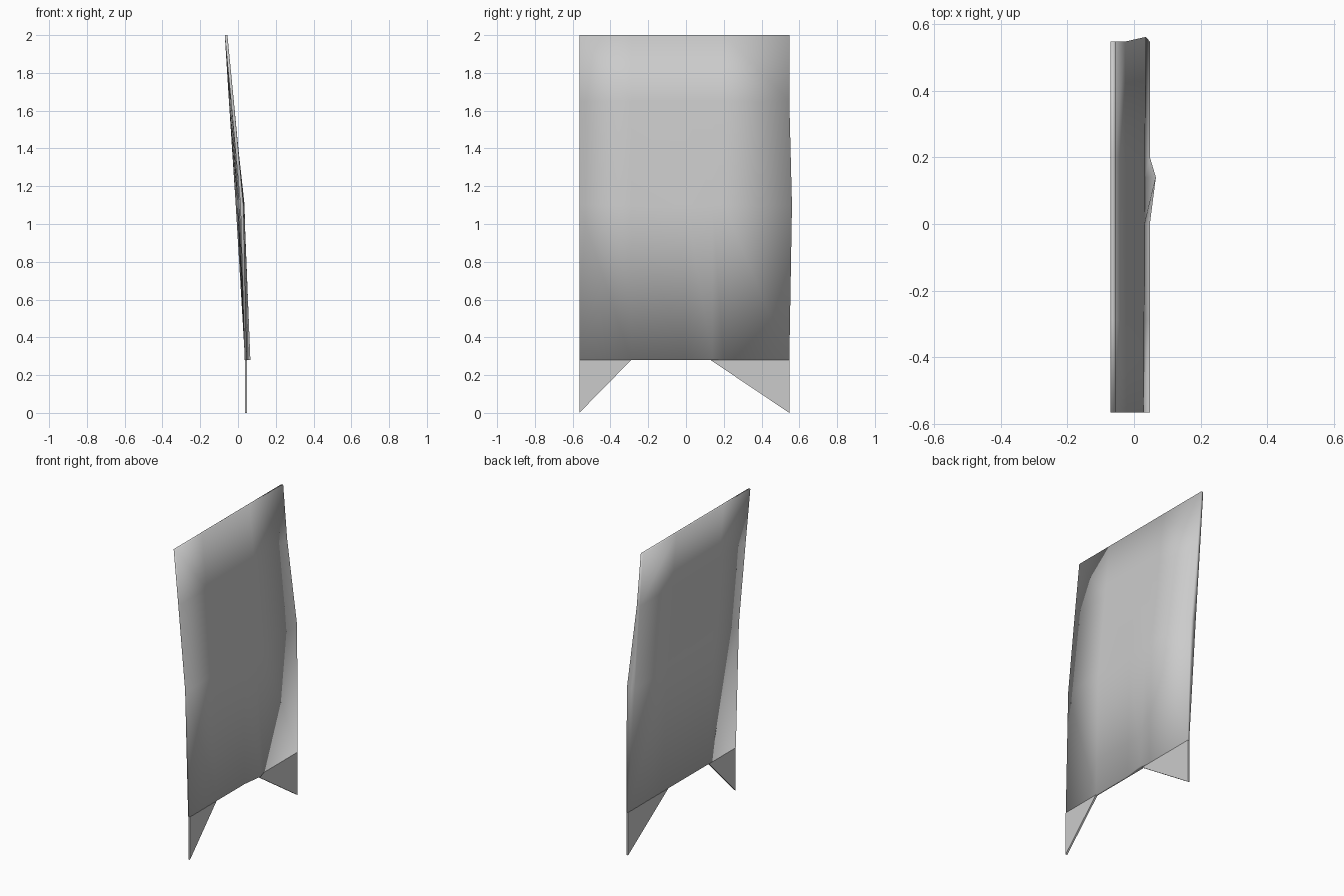
import bpy, bmesh

if "Cube" in bpy.data.objects:
    bpy.data.objects.remove(bpy.data.objects["Cube"])

NEAR, FAR = -0.565, 0.547
COLS = [NEAR, -0.29, 0.0, 0.14, 0.2, FAR]
# rows: z, outer x at near edge, outer x at far edge, inner x at near edge, inner x at far edge
ROWS = [
    (2.00, -0.056, -0.056, -0.070, -0.070),
    (1.65, -0.022, -0.027, -0.037, -0.048),
    (1.10,  0.029,  0.035,  0.013, -0.012),
    (0.28,  0.047,  0.048,  0.035,  0.037),
]


def make_object(name, bm, smooth):
    bmesh.ops.recalc_face_normals(bm, faces=bm.faces)
    for f in bm.faces:
        f.smooth = smooth
    mesh = bpy.data.meshes.new(name)
    bm.to_mesh(mesh)
    bm.free()
    ob = bpy.data.objects.new(name, mesh)
    bpy.context.collection.objects.link(ob)
    return ob


def panel():
    bm = bmesh.new()
    outer, inner = [], []
    for z, on, of, i_n, i_f in ROWS:
        row_o, row_i = [], []
        for y in COLS:
            t = (y - NEAR) / (FAR - NEAR)
            xo = on + (of - on) * t
            xi = i_n + (i_f - i_n) * t
            # small bulge at the notch corner of the hem
            if z == 0.28 and y == 0.14:
                xo += 0.018
            # far edge swells outward at mid height
            yo = y + (0.014 if z == 1.10 and y == FAR else 0)
            row_o.append(bm.verts.new((xo, yo, z)))
            row_i.append(bm.verts.new((xi, y, z)))
        outer.append(row_o)
        inner.append(row_i)
    # outer and inner skins
    for g in (outer, inner):
        for r in range(len(ROWS) - 1):
            for c in range(len(COLS) - 1):
                bm.faces.new((g[r][c], g[r][c + 1], g[r + 1][c + 1], g[r + 1][c]))

    # narrow rim joining the skins
    def rim(g):
        return (g[0] + [r[-1] for r in g[1:]] + g[-1][-2::-1]
                + [r[0] for r in g[-2:0:-1]])
    a, b = rim(outer), rim(inner)
    for k in range(len(a)):
        n = (k + 1) % len(a)
        bm.faces.new((a[k], a[n], b[n], b[k]))
    return make_object("cloth_panel", bm, True)


def corner_tail(name, y_edge, y_notch):
    # triangular prism hanging from a lower corner
    bm = bmesh.new()
    tri = [(y_edge, 0.28), (y_notch, 0.28), (y_edge, 0.0)]
    a = [bm.verts.new((0.048, y, z)) for y, z in tri]
    b = [bm.verts.new((0.036, y, z)) for y, z in tri]
    bm.faces.new(a)
    bm.faces.new(b[::-1])
    for k in range(3):
        n = (k + 1) % 3
        bm.faces.new((a[k], b[k], b[n], a[n]))
    return make_object(name, bm, False)


panel()
corner_tail("near_tail", NEAR, -0.29)
corner_tail("far_tail", FAR, 0.13)
